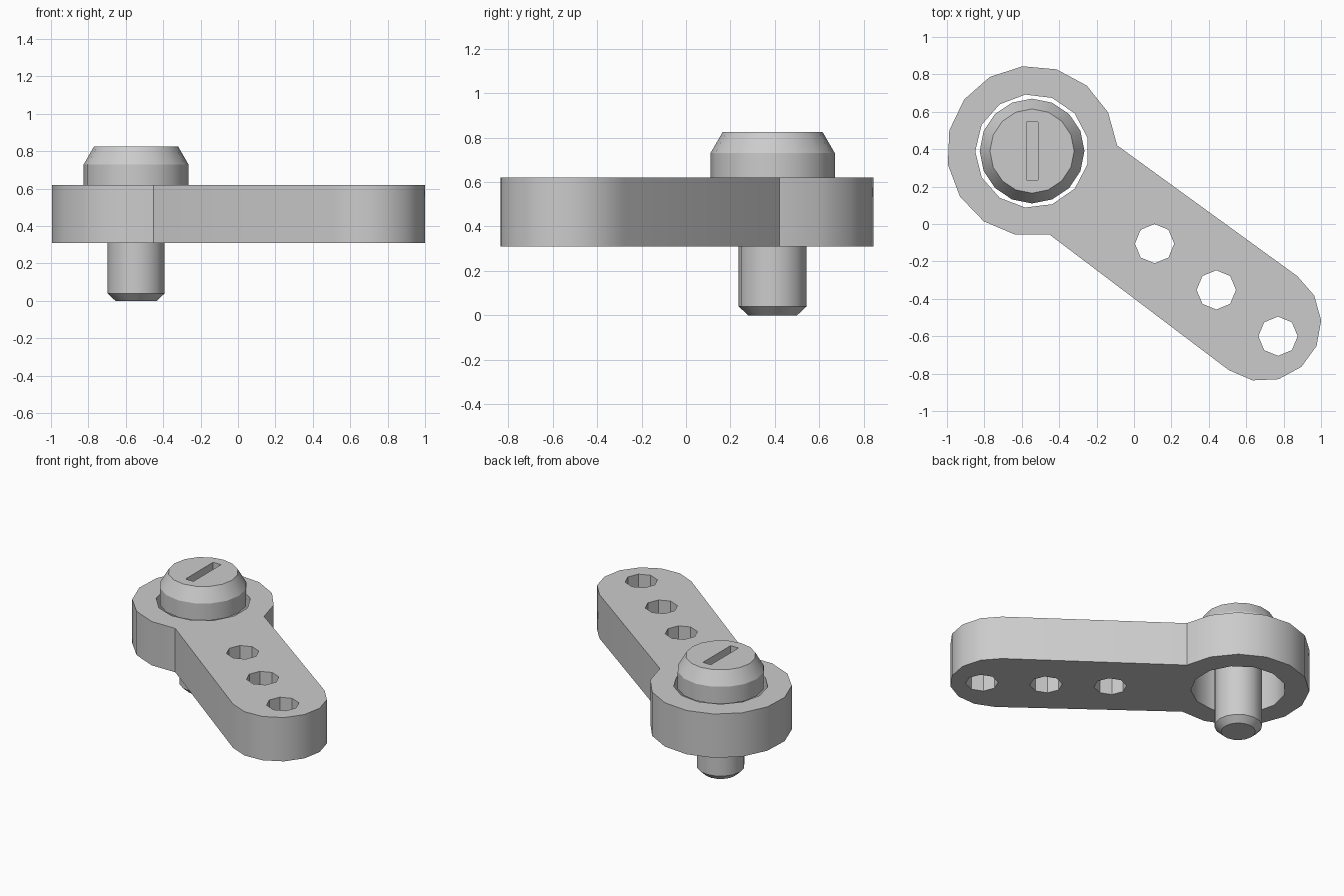
import bpy
import bmesh
from math import cos, sin, radians

cube = bpy.data.objects.get("Cube")
if cube:
    bpy.data.objects.remove(cube, do_unlink=True)

HUB = (-0.545, 0.39)
TIP = (0.69, -0.53)
ARM_BOTTOM, ARM_TOP = 0.31, 0.62

grey = bpy.data.materials.new("light grey metal")
grey.diffuse_color = (0.6, 0.6, 0.6, 1)
grey.use_nodes = True
grey.node_tree.nodes["Principled BSDF"].inputs["Base Color"].default_value = (0.6, 0.6, 0.6, 1)


def arc(centre, radius, start, end, steps):
    """Points along an arc, both ends included."""
    angles = [radians(start + (end - start) * i / steps) for i in range(steps + 1)]
    return [(centre[0] + radius * cos(a), centre[1] + radius * sin(a)) for a in angles]


def circle(centre, radius, sides, start=0):
    return arc(centre, radius, start, start + 360, sides)[:-1]


def ring(bm, points, z):
    return [bm.verts.new((x, y, z)) for x, y in points]


def wall(bm, lower, upper):
    for i in range(len(lower)):
        j = (i + 1) % len(lower)
        bm.faces.new((lower[i], lower[j], upper[j], upper[i]))


def cap(bm, rings):
    """Flat face bounded by the first ring, with the others as holes."""
    edges = []
    for verts in rings:
        for a, b in zip(verts, verts[1:] + verts[:1]):
            edges.append(bm.edges.get((a, b)) or bm.edges.new((a, b)))
    bmesh.ops.triangle_fill(bm, edges=edges, use_beauty=True, use_dissolve=False)


def finish(bm, name):
    bmesh.ops.recalc_face_normals(bm, faces=bm.faces)
    mesh = bpy.data.meshes.new(name)
    bm.to_mesh(mesh)
    bm.free()
    mesh.materials.append(grey)
    obj = bpy.data.objects.new(name, mesh)
    bpy.context.collection.objects.link(obj)
    bpy.ops.object.select_all(action="DESELECT")
    obj.select_set(True)
    bpy.context.view_layer.objects.active = obj
    bpy.ops.object.shade_smooth_by_angle(angle=radians(29))


# Lever arm: round hub, rounded tip, hub bore and three small holes
bm = bmesh.new()
outline = arc(HUB, 0.456, 3.8, 281.8, 12) + arc(TIP, 0.311, -126, 54, 7)
holes = [circle(HUB, 0.304, 13, 180)]
for i in range(3):
    holes.append(circle((0.11 + 0.33 * i, -0.105 - 0.2475 * i), 0.105, 8))
lower = [ring(bm, pts, ARM_BOTTOM) for pts in [outline] + holes]
upper = [ring(bm, pts, ARM_TOP) for pts in [outline] + holes]
for a, b in zip(lower, upper):
    wall(bm, a, b)
cap(bm, lower)
cap(bm, upper)
finish(bm, "lever_arm")

# Screw: chamfered shaft, bevelled head and a slot in the top
bm = bmesh.new()
profile = [(0.11, 0), (0.153, 0.04), (0.153, 0.61), (0.28, 0.61), (0.28, 0.73), (0.225, 0.825)]
rings = [ring(bm, circle(HUB, r, 16), z) for r, z in profile]
for a, b in zip(rings, rings[1:]):
    wall(bm, a, b)
bm.faces.new(rings[0])
slot = [(HUB[0] + 0.031 * sx, HUB[1] + 0.155 * sy)
        for sx, sy in ((-1, -1), (1, -1), (1, 1), (-1, 1))]
slot_floor = ring(bm, slot, 0.765)
slot_rim = ring(bm, slot, 0.825)
wall(bm, slot_floor, slot_rim)
bm.faces.new(slot_floor)
cap(bm, [rings[-1], slot_rim])
finish(bm, "screw")
